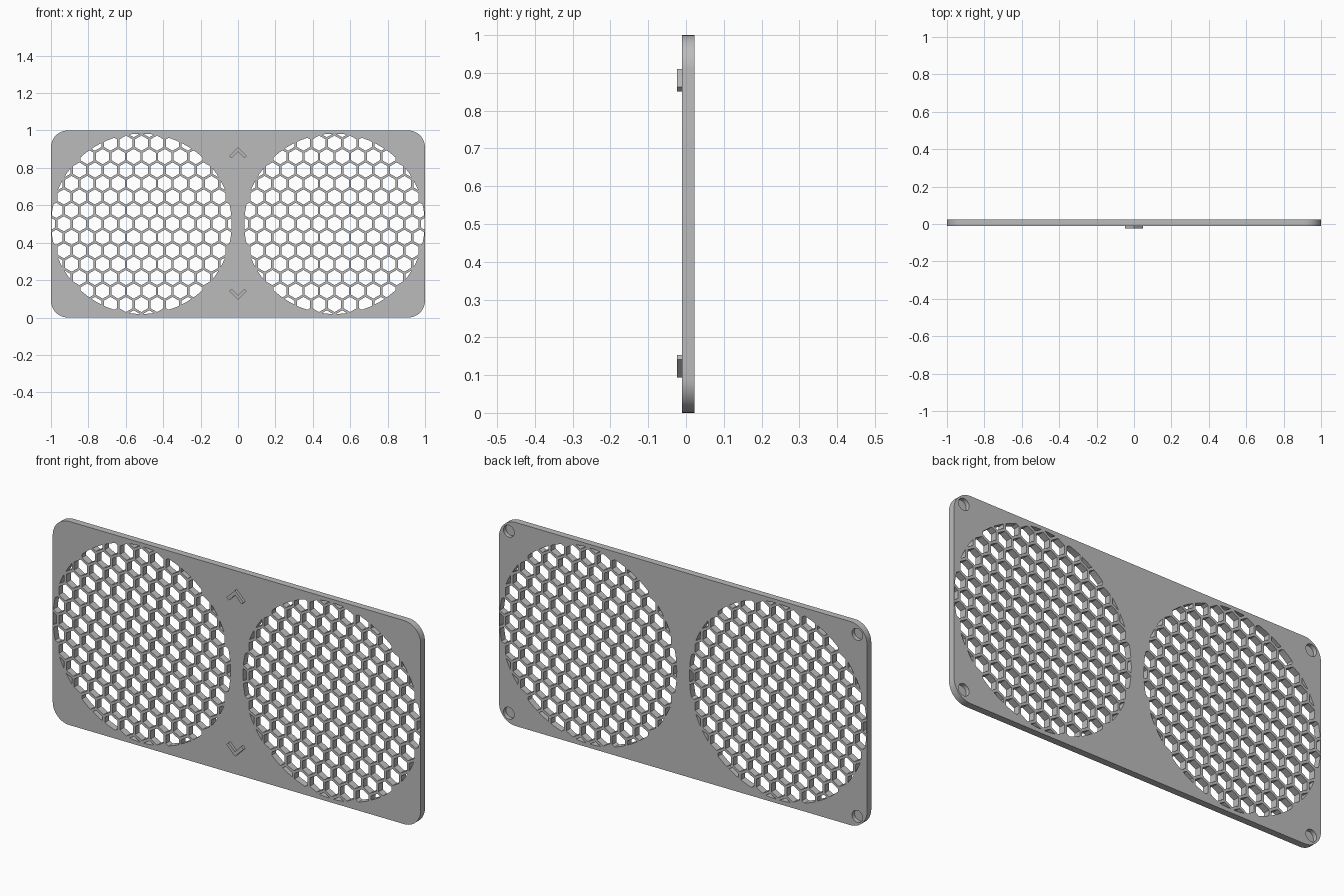
import bpy
import bmesh
from math import cos, sin, pi, radians, sqrt

FRONT, BACK, NOSE = -0.01, 0.023, -0.0235
PITCH, HEX_R = 0.083, 0.0405
VENT_X, VENT_Z, VENT_R = 0.516, 0.501, 0.482

cube = bpy.data.objects.get("Cube")
if cube:
    bpy.data.objects.remove(cube, do_unlink=True)

grey = bpy.data.materials.new("plain grey")
grey.use_nodes = True
grey.diffuse_color = (0.5, 0.5, 0.5, 1)
grey.node_tree.nodes["Principled BSDF"].inputs["Base Color"].default_value = (0.5, 0.5, 0.5, 1)


def circle(cx, cz, r, n, start=0.0):
    return [(cx + r * cos(start + 2 * pi * i / n), cz + r * sin(start + 2 * pi * i / n))
            for i in range(n)]


def prisms(name, outlines):
    """One object made of upright (x, z) outlines, each with its own y range."""
    bm = bmesh.new()
    for pts, y0, y1 in outlines:
        a = [bm.verts.new((x, y0, z)) for x, z in pts]
        b = [bm.verts.new((x, y1, z)) for x, z in pts]
        bm.faces.new(a)
        bm.faces.new(b[::-1])
        for i in range(len(a)):
            j = (i + 1) % len(a)
            bm.faces.new((a[j], a[i], b[i], b[j]))
    bmesh.ops.recalc_face_normals(bm, faces=bm.faces)
    mesh = bpy.data.meshes.new(name)
    bm.to_mesh(mesh)
    bm.free()
    mesh.materials.append(grey)
    ob = bpy.data.objects.new(name, mesh)
    bpy.context.collection.objects.link(ob)
    return ob


def clip(poly, border):
    """Keep the part of a convex polygon inside a convex counterclockwise border."""
    for i, (ax, az) in enumerate(border):
        bx, bz = border[(i + 1) % len(border)]
        side = [(bx - ax) * (z - az) - (bz - az) * (x - ax) for x, z in poly]
        out = []
        for k, p in enumerate(poly):
            m = (k + 1) % len(poly)
            q = poly[m]
            if side[k] >= 0:
                out.append(p)
            if side[k] * side[m] < 0:
                t = side[k] / (side[k] - side[m])
                out.append((p[0] + t * (q[0] - p[0]), p[1] + t * (q[1] - p[1])))
        poly = out
        if len(poly) < 3:
            return []
    return poly


def area(poly):
    return abs(sum(p[0] * q[1] - q[0] * p[1] for p, q in zip(poly, poly[1:] + poly[:1]))) / 2


# Plate with rounded corners
corner = 0.09
outline = []
for k, (cx, cz) in enumerate([(1 - corner, 1 - corner), (corner - 1, 1 - corner),
                              (corner - 1, corner), (1 - corner, corner)]):
    for i in range(13):
        a = pi / 2 * (k + i / 12)
        outline.append((cx + corner * cos(a), cz + corner * sin(a)))
panel = prisms("grille_panel", [(outline, FRONT, BACK)])

# Honeycomb openings trimmed to two round vents
holes = []
for vx in (-VENT_X, VENT_X):
    border = circle(vx, VENT_Z, VENT_R, 96)
    for row in range(-7, 8):
        for col in range(-7, 8):
            x = vx + PITCH * (col + 0.5 * (row % 2))
            z = VENT_Z + row * PITCH * sqrt(3) / 2
            cell = clip(circle(x, z, HEX_R, 6, pi / 6), border)
            if cell and area(cell) > 0.00002:
                holes.append((cell, FRONT - 0.05, BACK + 0.05))

# Blind round sockets in the back corners
for x in (-0.947, 0.947):
    for z in (0.053, 0.947):
        holes.append((circle(x, z, 0.029, 32), BACK - 0.02, BACK + 0.05))

cutter = prisms("opening_cutter", holes)
cutter.hide_render = True
cut = panel.modifiers.new("openings", "BOOLEAN")
cut.operation = "DIFFERENCE"
cut.solver = "EXACT"
cut.object = cutter
bpy.context.view_layer.objects.active = panel
panel.select_set(True)
bpy.ops.object.modifier_apply(modifier=cut.name)
bpy.data.objects.remove(cutter, do_unlink=True)
bpy.ops.object.shade_smooth_by_angle(angle=radians(30))

# Raised arrow marks pointing to the top and bottom edges
arm, w = 0.047, 0.012
for name, tip, d in (("upper_arrow", 0.91, -1), ("lower_arrow", 0.094, 1)):
    pts = [(0, 0), (arm, arm), (arm - w, arm + w), (0, 2 * w), (w - arm, arm + w), (-arm, arm)]
    prisms(name, [([(x, tip + d * h) for x, h in pts], NOSE, FRONT + 0.002)])
